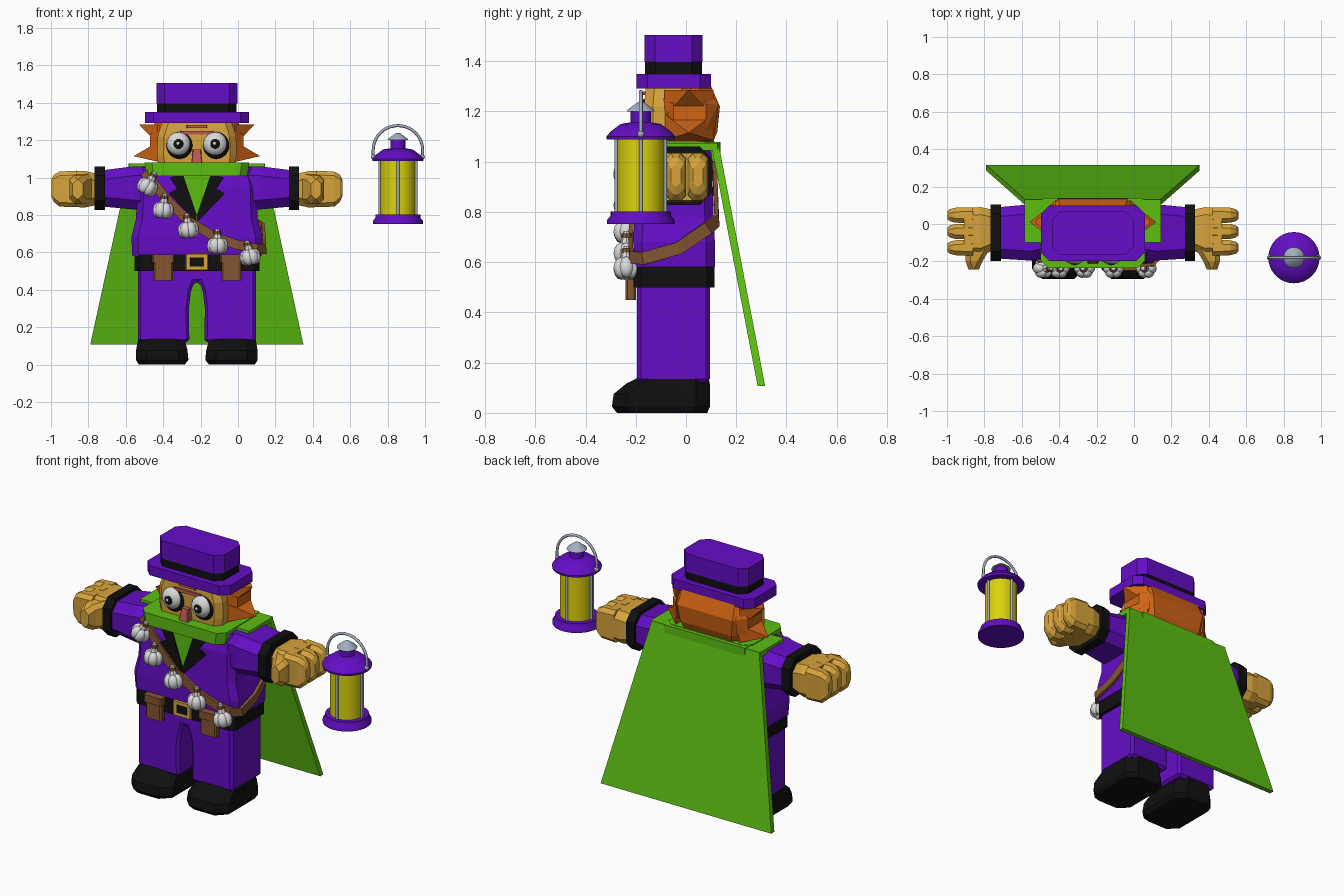
import bpy, bmesh, math
from mathutils import Vector, Matrix

cube = bpy.data.objects.get("Cube")
if cube:
    bpy.data.objects.remove(cube, do_unlink=True)

CX = -0.22  # centre line of the figure


def material(name, r, g, b):
    m = bpy.data.materials.new(name)
    m.use_nodes = True
    m.diffuse_color = (r, g, b, 1)
    m.node_tree.nodes["Principled BSDF"].inputs["Base Color"].default_value = (r, g, b, 1)
    return m


purple = material("purple", 0.127, 0.004, 0.56)
green = material("green", 0.11, 0.52, 0.006)
skin = material("golden skin", 0.68, 0.37, 0.045)
orange = material("orange", 0.64, 0.127, 0.007)
black = material("black", 0.005, 0.005, 0.005)
brown = material("brown", 0.23, 0.09, 0.03)
white = material("white", 0.7, 0.7, 0.7)
silver = material("silver", 0.38, 0.43, 0.54)
yellow = material("yellow", 0.72, 0.65, 0.004)
pink = material("pink", 0.5, 0.1, 0.09)


def make(name, bm, mat, x=CX, smooth=False):
    bmesh.ops.recalc_face_normals(bm, faces=bm.faces)
    me = bpy.data.meshes.new(name)
    bm.to_mesh(me)
    bm.free()
    me.materials.append(mat)
    ob = bpy.data.objects.new(name, me)
    bpy.context.collection.objects.link(ob)
    ob.location.x = x
    if smooth:
        bpy.ops.object.select_all(action='DESELECT')
        ob.select_set(True)
        bpy.context.view_layer.objects.active = ob
        bpy.ops.object.shade_smooth_by_angle(angle=math.radians(40))
    return ob


def bridge(bm, rings, capped=True):
    for a, b in zip(rings, rings[1:]):
        for i in range(len(a)):
            j = (i + 1) % len(a)
            bm.faces.new((a[i], a[j], b[j], b[i]))
    if capped:
        bm.faces.new(rings[0])
        bm.faces.new(rings[-1])


def loft(name, mat, levels, cut=0.004, axis='z', side=1, x=CX):
    """Chamfered box stacked along an axis; level = (w, u0, u1, v0, v1)."""
    bm = bmesh.new()
    rings = []
    for w, u0, u1, v0, v1 in levels:
        c = min(cut, (u1 - u0) * 0.45, (v1 - v0) * 0.45)
        uv = [(u0 + c, v0), (u1 - c, v0), (u1, v0 + c), (u1, v1 - c),
              (u1 - c, v1), (u0 + c, v1), (u0, v1 - c), (u0, v0 + c)]
        place = {'z': lambda u, v: (u * side, v, w), 'y': lambda u, v: (u * side, w, v),
                 'x': lambda u, v: (w * side, u, v)}[axis]
        rings.append([bm.verts.new(place(u, v)) for u, v in uv])
    bridge(bm, rings)
    return make(name, bm, mat, x)


def box(name, mat, x0, x1, y0, y1, z0, z1, cut=0.004, **kw):
    return loft(name, mat, [(z0, x0, x1, y0, y1), (z1, x0, x1, y0, y1)], cut, **kw)


def hull(name, mat, pts):
    bm = bmesh.new()
    vs = [bm.verts.new(p) for p in pts]
    out = bmesh.ops.convex_hull(bm, input=vs)
    loose = {v for v in out["geom_interior"] + out["geom_unused"] if isinstance(v, bmesh.types.BMVert)}
    bmesh.ops.delete(bm, geom=list(loose), context='VERTS')
    return make(name, bm, mat)


def prism(name, mat, outline, y0, y1, bevel=0):
    bm = bmesh.new()
    bridge(bm, [[bm.verts.new((px, y, pz)) for px, pz in outline] for y in (y0, y1)])
    ob = make(name, bm, mat)
    if bevel:
        mod = ob.modifiers.new("bevel", 'BEVEL')
        mod.width, mod.segments, mod.limit_method = bevel, 1, 'ANGLE'
        mod.angle_limit = math.radians(50)
    return ob


def lathe(name, mat, profile, cx, cy, n=32):
    bm = bmesh.new()
    rings = [[bm.verts.new((r * math.cos(i * math.tau / n), cy + r * math.sin(i * math.tau / n), z))
              for i in range(n)] for r, z in profile]
    bridge(bm, rings)
    return make(name, bm, mat, cx, True)


def ball(name, mat, loc, scale):
    bm = bmesh.new()
    bmesh.ops.create_uvsphere(bm, u_segments=24, v_segments=14, radius=1,
                              matrix=Matrix.Translation(loc) @ Matrix.Diagonal((*scale, 1)))
    return make(name, bm, mat, smooth=True)


# Trousers with an arched gap between the legs
half = [(0.315, 0.56), (0.315, 0.12), (0.04, 0.12), (0.043, 0.3), (0.032, 0.39), (0.015, 0.44)]
prism("trousers", purple, half + [(-a, z) for a, z in reversed(half)], -0.195, 0.095, 0.015)

# Coat body, belt and buckle
loft("coat", purple, [(0.58, -0.345, 0.345, -0.205, 0.115), (0.68, -0.35, 0.35, -0.21, 0.115),
                      (0.78, -0.325, 0.325, -0.205, 0.11), (0.95, -0.32, 0.32, -0.2, 0.105),
                      (1.055, -0.3, 0.3, -0.17, 0.1)], 0.035)
box("belt", black, -0.333, 0.335, -0.21, 0.113, 0.5, 0.588, 0.03)
box("buckle", skin, -0.06, 0.06, -0.222, -0.2, 0.505, 0.592)
box("buckle_centre", black, -0.037, 0.037, -0.225, -0.215, 0.525, 0.572)

# Shirt front and lapels
prism("shirt_front", green, [(-0.1, 1.03), (0.1, 1.03), (0.0, 0.775)], -0.211, -0.17)
for s, side in ((1, "left"), (-1, "right")):
    lapel = [(0.075, 1.02), (0.145, 1.0), (0.105, 0.94), (0.15, 0.915), (0.005, 0.765), (0.0, 0.8)]
    prism(side + "_lapel", black, [(s * a, z) for a, z in lapel], -0.216, -0.17)

    # Belt pouch with flap
    px = 0.185 if s > 0 else -0.18
    box(side + "_pouch", brown, px - 0.053, px + 0.053, -0.24, -0.2, 0.45, 0.57, 0.008)
    box(side + "_pouch_flap", brown, px - 0.06, px + 0.06, -0.248, -0.2, 0.545, 0.59, 0.008)

    # Shoe
    loft(side + "_shoe", black, [(0, 0.065, 0.31, -0.275, 0.085), (0.025, 0.045, 0.325, -0.295, 0.095),
                                 (0.075, 0.05, 0.325, -0.288, 0.095), (0.115, 0.06, 0.318, -0.24, 0.095),
                                 (0.14, 0.065, 0.313, -0.19, 0.09)], 0.055, side=s)
    # Sleeve and cuff
    loft(side + "_sleeve", purple, [(0.2, -0.17, 0.1, 0.82, 1.06), (0.34, -0.195, 0.105, 0.83, 1.06),
                                    (0.5, -0.185, 0.09, 0.845, 1.04)], 0.05, 'x', s)
    loft(side + "_cuff", black, [(0.492, -0.198, 0.105, 0.827, 1.06),
                                 (0.547, -0.198, 0.105, 0.827, 1.06)], 0.05, 'x', s)
    # Hand: palm, three fingers and a thumb
    loft(side + "_palm", skin, [(0.53, -0.14, 0.075, 0.855, 1.02), (0.6, -0.17, 0.09, 0.84, 1.035),
                                (0.69, -0.165, 0.085, 0.845, 1.035)], 0.04, 'x', s)
    for i, y in enumerate((0.047, -0.04, -0.127)):
        loft(f"{side}_finger_{i + 1}", skin,
             [(0.64, y - 0.042, y + 0.042, 0.842, 1.037), (0.735, y - 0.04, y + 0.04, 0.845, 1.032),
              (0.765, y - 0.032, y + 0.032, 0.87, 1.015), (0.778, y - 0.02, y + 0.02, 0.9, 0.99)],
             0.022, 'x', s)
    loft(side + "_thumb", skin, [(-0.13, 0.55, 0.68, 0.86, 1.02), (-0.2, 0.59, 0.68, 0.86, 1.01),
                                 (-0.243, 0.61, 0.665, 0.885, 0.99)], 0.025, 'y', s)

    # Eye, its dark rim, pupil and glint
    ex = s * 0.098
    ball(side + "_eye_rim", black, (ex + 0.005, -0.165, 1.172), (0.07, 0.026, 0.072))
    ball(side + "_eye", white, (ex, -0.17, 1.18), (0.063, 0.045, 0.063))
    ball(side + "_pupil", black, (ex, -0.208, 1.18), (0.027, 0.011, 0.027))
    ball(side + "_glint", white, (ex - 0.003, -0.217, 1.183), (0.009, 0.004, 0.009))

    # Side hair tufts: a broad base drawn out to two points
    base = [(s * 0.2, y, z) for y, z in ((-0.09, 1.14), (-0.09, 1.25), (-0.05, 1.285), (0.09, 1.285),
                                        (0.13, 1.23), (0.115, 1.13), (0.06, 1.085), (-0.04, 1.085))]
    bulge = [(s * 0.25, y, z) for y in (-0.05, 0.08) for z in (1.13, 1.23)]
    hull(side + "_hair_side", orange, base + bulge)
    hull(side + "_hair_lower_tuft", orange, [(s * 0.21, y, z) for y in (-0.085, 0.11) for z in (1.085, 1.19)]
         + [(s * 0.338, 0.01, 1.115)])
    hull(side + "_hair_upper_tuft", orange, [(s * 0.21, y, z) for y in (-0.085, 0.11) for z in (1.18, 1.285)]
         + [(s * 0.31, 0.01, 1.285)])

    # Shoulder part of the cape
    box(side + "_cape_shoulder", green, 0.2, 0.365, -0.1, 0.13, 1.045, 1.075, side=s)

# Head, nose and brow lines
loft("head", skin, [(1.03, -0.2, 0.2, -0.165, 0.08), (1.12, -0.213, 0.213, -0.167, 0.08),
                    (1.22, -0.21, 0.21, -0.167, 0.08), (1.3, -0.185, 0.185, -0.16, 0.07)], 0.035)
loft("nose", pink, [(1.075, -0.03, 0.03, -0.212, -0.15), (1.15, -0.022, 0.022, -0.195, -0.15)])
box("brow_line", pink, -0.09, 0.09, -0.174, -0.15, 1.23, 1.25)
box("upper_brow_line", pink, -0.055, 0.055, -0.172, -0.15, 1.265, 1.28)

# Back hair and hat
loft("hair_back", orange, [(1.06, -0.2, 0.2, 0.0, 0.1), (1.12, -0.22, 0.22, -0.02, 0.125),
                           (1.22, -0.235, 0.235, -0.03, 0.135), (1.3, -0.225, 0.225, -0.03, 0.1)], 0.05)
box("hat_brim", purple, -0.278, 0.278, -0.198, 0.1, 1.292, 1.35, 0.045)
box("hat_band", black, -0.212, 0.212, -0.163, 0.063, 1.345, 1.398, 0.042)
box("hat_crown", purple, -0.216, 0.216, -0.166, 0.066, 1.396, 1.505, 0.042)

# Scarf collar and cape
loft("scarf", green, [(1.008, -0.27, 0.27, -0.235, 0.11), (1.08, -0.28, 0.28, -0.235, 0.115)], 0.04)
box("cape_collar", green, -0.27, 0.27, 0.09, 0.138, 1.0, 1.078)
hull("cape", green, [(k * w, y + d, z) for w, y, z in ((0.36, 0.1, 1.07), (0.57, 0.285, 0.107))
                     for d in (0, 0.03) for k in (-1, 1)])

# Bandolier: a ribbon round the coat, given as position and outward direction
path = [((-0.5, -0.195, 1.03), (0, -1, 0)), ((-0.37, -0.212, 0.87), (0, -1, 0)),
        ((-0.26, -0.217, 0.765), (0, -1, 0)), ((-0.12, -0.22, 0.68), (0, -1, 0)),
        ((0.0, -0.22, 0.64), (0, -1, 0)), ((0.1, -0.218, 0.62), (0.3, -1, 0)),
        ((0.143, -0.17, 0.615), (1, -0.3, 0)), ((0.14, -0.03, 0.655), (1, 0, 0)),
        ((0.13, 0.085, 0.735), (1, 0.3, 0)), ((0.08, 0.123, 0.765), (0.2, 1, 0)),
        ((-0.2, 0.118, 0.87), (0, 1, 0)), ((-0.46, 0.113, 1.02), (0, 1, 0))]
bm = bmesh.new()
rows = []
for i, (p, n) in enumerate(path):
    t = Vector(path[min(i + 1, len(path) - 1)][0]) - Vector(path[max(i - 1, 0)][0])
    w = t.cross(Vector(n)).normalized() * 0.025
    rows.append([bm.verts.new(Vector(p) + w), bm.verts.new(Vector(p) - w)])
for a, b in zip(rows, rows[1:]):
    bm.faces.new((a[0], a[1], b[1], b[0]))
strap = make("bandolier", bm, brown, 0)
solid = strap.modifiers.new("thickness", 'SOLIDIFY')
solid.thickness, solid.offset = 0.018, 0

# Garlic bulbs tied along the bandolier
for k, (gx, gz, tilt) in enumerate(((-0.485, 0.95, 0.5), (-0.4, 0.825, 0.1), (-0.265, 0.72, -0.1),
                                    (-0.11, 0.635, 0.0), (0.065, 0.575, -0.2))):
    turn = Matrix.Translation((gx, -0.237, gz)) @ Matrix.Rotation(tilt, 4, 'Y')
    bm = bmesh.new()
    for i in range(6):
        a = i * math.tau / 6
        clove = Matrix.Translation((0.026 * math.cos(a), 0.024 * math.sin(a), 0)) @ Matrix.Diagonal((1, 1, 1.4, 1))
        bmesh.ops.create_icosphere(bm, subdivisions=2, radius=0.031, matrix=turn @ clove)
    bmesh.ops.create_cone(bm, cap_ends=True, segments=8, radius1=0.03, radius2=0.011, depth=0.07,
                          matrix=turn @ Matrix.Translation((0, 0, 0.055)))
    make(f"garlic_{k + 1}", bm, white, 0, True)
    bm = bmesh.new()
    bmesh.ops.create_cone(bm, cap_ends=True, segments=8, radius1=0.02, radius2=0.02, depth=0.018,
                          matrix=turn @ Matrix.Translation((0, 0, 0.07)))
    make(f"garlic_tie_{k + 1}", bm, brown, 0)

# Lantern
LX, LY = 0.855, -0.18
lathe("lantern_base", purple, [(0.134, 0.752), (0.134, 0.768), (0.12, 0.785), (0.12, 0.802)], LX, LY)
lathe("lantern_glass", yellow, [(0.093, 0.8), (0.093, 1.1)], LX, LY)
lathe("lantern_roof", purple, [(0.135, 1.088), (0.137, 1.1), (0.12, 1.12), (0.08, 1.15), (0.04, 1.157),
                               (0.04, 1.205)], LX, LY)
lathe("lantern_cap", silver, [(0.056, 1.2), (0.052, 1.207), (0.015, 1.235), (0.008, 1.238)], LX, LY)
for i in range(4):
    a = i * math.tau / 4
    lathe(f"lantern_rod_{i + 1}", silver, [(0.008, 0.795), (0.008, 1.095)],
          LX + 0.097 * math.cos(a), LY + 0.097 * math.sin(a), 10)
for s in (-1, 1):
    ball("lantern_hinge", silver, (LX - CX + s * 0.13, LY, 1.11), (0.014, 0.014, 0.014))

# Lantern handle
curve = bpy.data.curves.new("lantern_handle", 'CURVE')
curve.dimensions, curve.bevel_depth, curve.bevel_resolution = '3D', 0.008, 2
arc = [(0.132 * math.cos(i * math.pi / 20), 0, 1.148 + 0.13 * math.sin(i * math.pi / 20)) for i in range(21)]
arc = [(0.132, 0, 1.11)] + arc + [(-0.132, 0, 1.11)]
spline = curve.splines.new('POLY')
spline.points.add(len(arc) - 1)
for point, co in zip(spline.points, arc):
    point.co = (*co, 1)
curve.materials.append(silver)
handle = bpy.data.objects.new("lantern_handle", curve)
handle.location = (LX, LY, 0)
bpy.context.collection.objects.link(handle)
